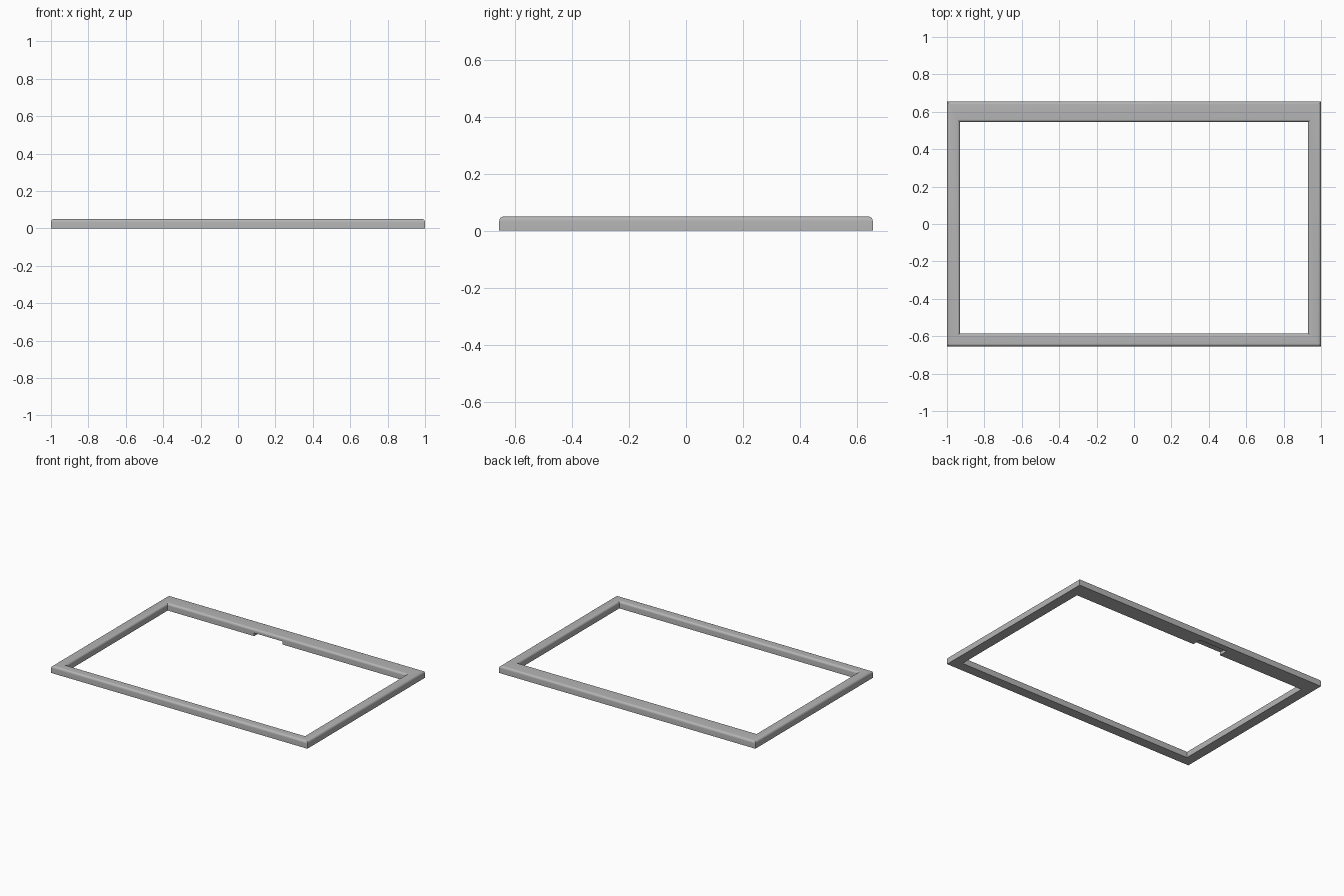
import bpy
import bmesh
import math

if "Cube" in bpy.data.objects:
    bpy.data.objects.remove(bpy.data.objects["Cube"], do_unlink=True)

HEIGHT, RADIUS, STEPS = 0.05, 0.016, 6
OUTER = (-1.0, 1.0, -0.655, 0.655)      # x min, x max, y min, y max
INNER = (-0.93, 0.93, -0.585, 0.545)

grey = bpy.data.materials.new("satin grey")
grey.use_nodes = True
colour = (0.46, 0.46, 0.46, 1)
grey.diffuse_color = colour
grey.node_tree.nodes["Principled BSDF"].inputs["Base Color"].default_value = colour


def mesh_object(name, bm):
    bmesh.ops.recalc_face_normals(bm, faces=bm.faces)
    mesh = bpy.data.meshes.new(name)
    bm.to_mesh(mesh)
    bm.free()
    obj = bpy.data.objects.new(name, mesh)
    bpy.context.collection.objects.link(obj)
    return obj


def ring(bm, rect, grow, z):
    """Rectangular loop of vertices, enlarged by grow on every side."""
    x0, x1, y0, y1 = rect
    x0, x1, y0, y1 = x0 - grow, x1 + grow, y0 - grow, y1 + grow
    return [bm.verts.new((x, y, z)) for x, y in ((x0, y0), (x1, y0), (x1, y1), (x0, y1))]


# Mitred frame: flat underside, upright walls, rounded upper edges
bm = bmesh.new()
arc = [(RADIUS * (1 - math.cos(a)), HEIGHT - RADIUS + RADIUS * math.sin(a))
       for a in (math.pi / 2 * i / STEPS for i in range(STEPS + 1))]
profile = [(0, 0)] + arc
rings = [ring(bm, OUTER, -d, z) for d, z in profile]
rings += [ring(bm, INNER, d, z) for d, z in reversed(profile)]
for a, b in zip(rings, rings[1:] + rings[:1]):
    for i in range(4):
        j = (i + 1) % 4
        bm.faces.new((a[i], a[j], b[j], b[i]))
frame = mesh_object("screen_frame", bm)
frame.data.materials.append(grey)

# Shallow notch under the inner edge of the wide back bar
bm = bmesh.new()
bmesh.ops.create_cube(bm, size=1)
for v in bm.verts:
    v.co.x = -0.145 + v.co.x * 0.22
    v.co.y = 0.56 + v.co.y * 0.1
    v.co.z = v.co.z * 0.044
cutter = mesh_object("notch_cutter", bm)
cutter.hide_render = True

cut = frame.modifiers.new("notch", 'BOOLEAN')
cut.operation = 'DIFFERENCE'
cut.solver = 'EXACT'
cut.object = cutter
bpy.ops.object.select_all(action='DESELECT')
frame.select_set(True)
bpy.context.view_layer.objects.active = frame
bpy.ops.object.modifier_apply(modifier=cut.name)
bpy.data.objects.remove(cutter, do_unlink=True)
bpy.ops.object.shade_smooth_by_angle(angle=math.radians(30))
